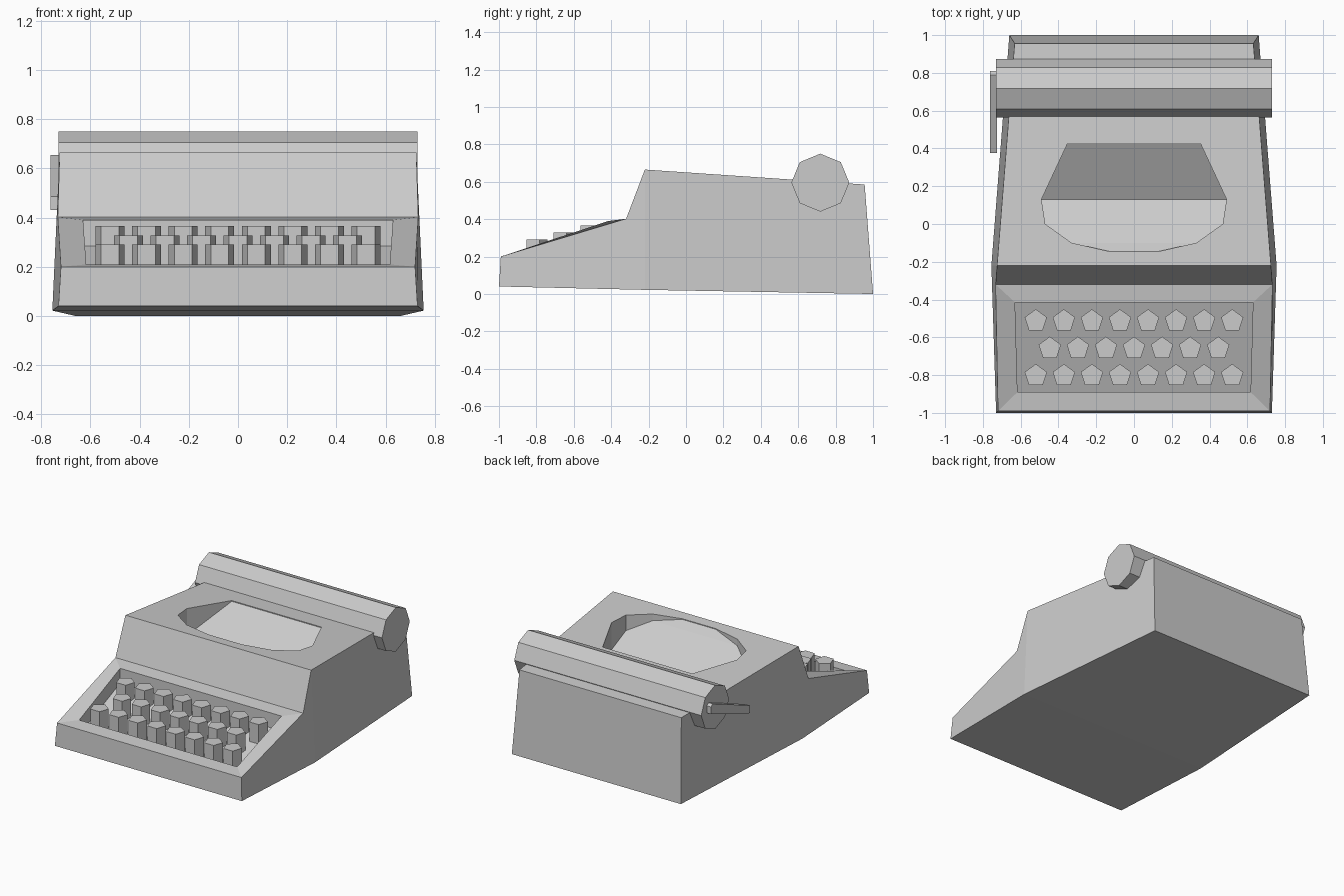
import bpy, bmesh, math

if "Cube" in bpy.data.objects:
    bpy.data.objects.remove(bpy.data.objects["Cube"])


def finish(name, bm):
    bmesh.ops.remove_doubles(bm, verts=bm.verts, dist=1e-5)
    bmesh.ops.recalc_face_normals(bm, faces=bm.faces)
    me = bpy.data.meshes.new(name)
    bm.to_mesh(me)
    bm.free()
    ob = bpy.data.objects.new(name, me)
    bpy.context.collection.objects.link(ob)
    return ob


def pair(bm, x, y, z):
    """Left and right mirrored vertices."""
    return bm.verts.new((-x, y, z)), bm.verts.new((x, y, z))


def strip(bm, a, b):
    """Quad spanning two mirrored pairs."""
    bm.faces.new((a[0], a[1], b[1], b[0]))


def prism_x(name, profile, x0, x1):
    """Extrude a (y, z) profile along x."""
    bm = bmesh.new()
    f = bm.faces.new([bm.verts.new((x0, y, z)) for y, z in profile])
    ext = bmesh.ops.extrude_face_region(bm, geom=[f], use_keep_orig=True)
    moved = [v for v in ext["geom"] if isinstance(v, bmesh.types.BMVert)]
    bmesh.ops.translate(bm, verts=moved, vec=(x1 - x0, 0, 0))
    return finish(name, bm)


# Body shell: tapered case with a sunken keyboard well
bm = bmesh.new()
bot_f = pair(bm, 0.73, -1.0, 0.04)
bot_m = pair(bm, 0.755, -0.22, 0.022)
bot_b = pair(bm, 0.66, 1.0, 0.0)
lip = pair(bm, 0.72, -0.99, 0.2)
step = pair(bm, 0.733, -0.32, 0.402)
brow = pair(bm, 0.725, -0.22, 0.665)
top_b = pair(bm, 0.632, 0.955, 0.585)
rim_f = pair(bm, 0.617, -0.89, 0.21)
rim_b = pair(bm, 0.63, -0.415, 0.39)
well_f = pair(bm, 0.617, -0.89, 0.105)
well_b = pair(bm, 0.63, -0.415, 0.285)
for a, b in ((bot_f, bot_m), (bot_m, bot_b), (bot_b, top_b), (top_b, brow),
             (brow, step), (lip, bot_f), (lip, rim_f), (rim_b, step),
             (rim_f, well_f), (well_f, well_b), (well_b, rim_b)):
    strip(bm, a, b)
for i in (0, 1):
    bm.faces.new((bot_f[i], bot_m[i], brow[i], step[i], lip[i]))
    bm.faces.new((bot_m[i], bot_b[i], top_b[i], brow[i]))
    bm.faces.new((lip[i], step[i], rim_b[i], rim_f[i]))
    bm.faces.new((rim_f[i], rim_b[i], well_b[i], well_f[i]))
body = finish("body", bm)

# Type basket cutter: V-shaped trough with a faceted outline
bm = bmesh.new()
rows = [(0.35, 0.43, 0.615), (0.49, 0.13, 0.45), (0.47, 0.0, 0.54),
        (0.33, -0.1, 0.61), (0.13, -0.145, 0.655)]
low = [pair(bm, x, y, z) for x, y, z in rows]
high = [pair(bm, x, y, 0.9) for x, y, z in rows]
for k in range(len(rows) - 1):
    strip(bm, low[k], low[k + 1])
    strip(bm, high[k], high[k + 1])
    for i in (0, 1):
        bm.faces.new((low[k][i], low[k + 1][i], high[k + 1][i], high[k][i]))
strip(bm, low[0], high[0])
strip(bm, low[-1], high[-1])
cutter = finish("type_basket_cutter", bm)
cutter.hide_render = True
cutter.hide_viewport = True
cut = body.modifiers.new("type_basket", "BOOLEAN")
cut.operation = "DIFFERENCE"
cut.solver = "EXACT"
cut.object = cutter

# Roller: eight-sided bar across the back
octagon = [(0.718 + 0.155 * math.cos(k * math.pi / 4),
            0.595 + 0.155 * math.sin(k * math.pi / 4)) for k in range(8)]
prism_x("roller", octagon, -0.73, 0.73)

# Carriage return lever on the left end of the roller
prism_x("return_lever", [(0.375, 0.43), (0.375, 0.485), (0.79, 0.655),
                         (0.81, 0.64), (0.81, 0.59)], -0.762, -0.725)

# Keys: three staggered rows of pentagonal posts
bm = bmesh.new()
for row, count in enumerate((8, 7, 8)):
    y = -0.803 + 0.145 * row
    top = 0.29 + 0.038 * row
    base = 0.105 + (y + 0.89) * 0.379 - 0.02
    for k in range(count):
        x = (k - (count - 1) / 2) * 0.1485
        ring = [(x + 0.062 * math.sin(a), y + 0.062 * math.cos(a))
                for a in (j * math.tau / 5 for j in range(5))]
        lo = [bm.verts.new((px, py, base)) for px, py in ring]
        hi = [bm.verts.new((px, py, top)) for px, py in ring]
        bm.faces.new(hi)
        bm.faces.new(lo[::-1])
        for j in range(5):
            n = (j + 1) % 5
            bm.faces.new((lo[j], lo[n], hi[n], hi[j]))
finish("keys", bm)
